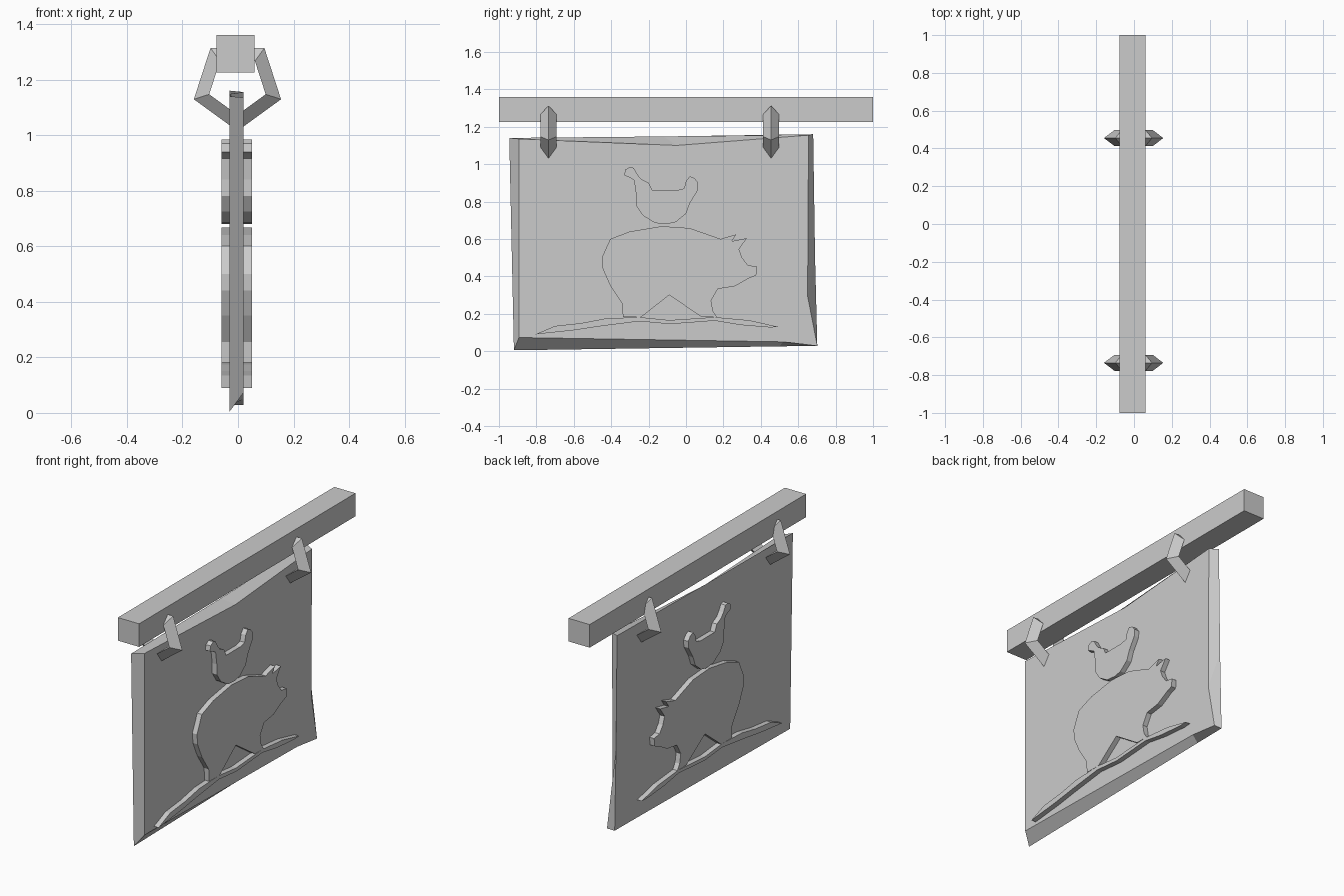
import bpy, bmesh, math


def make_object(name, verts, faces):
    mesh = bpy.data.meshes.new(name)
    mesh.from_pydata(verts, [], faces)
    bm = bmesh.new()
    bm.from_mesh(mesh)
    bmesh.ops.recalc_face_normals(bm, faces=bm.faces)
    bm.to_mesh(mesh)
    bm.free()
    obj = bpy.data.objects.new(name, mesh)
    bpy.context.collection.objects.link(obj)
    return obj


def slab(name, back, front, x0, x1):
    """Join two matching (y, z) outlines lying at x0 and x1."""
    n = len(back)
    verts = [(x0, y, z) for y, z in back] + [(x1, y, z) for y, z in front]
    faces = [list(range(n)), list(range(n, 2 * n))]
    faces += [(i, (i + 1) % n, n + (i + 1) % n, n + i) for i in range(n)]
    return make_object(name, verts, faces)


def ring(name, y, cz=1.18, outer=0.165, inner=0.107, half=0.042):
    """Five-sided ring with a triangular section, ridge outwards."""
    verts, faces = [], []
    for i in range(5):
        a = math.radians(-90 + 72 * i)
        for r, dy in ((outer, 0), (inner, half), (inner, -half)):
            verts.append((-0.002 + r * math.cos(a), y + dy, cz + r * math.sin(a)))
        for k in range(3):
            j, m = (i + 1) % 5, (k + 1) % 3
            faces.append((3 * i + k, 3 * j + k, 3 * j + m, 3 * i + m))
    make_object(name, verts, faces)


# Beam
beam = [(-1, 1.225), (1, 1.225), (1, 1.36), (-1, 1.36)]
slab("beam", beam, beam, -0.077, 0.06)

# Hanging rings
ring("ring_left", -0.735)
ring("ring_right", 0.455)

# Rough-cut board, larger at the back
back = [(-.945, 1.14), (-.12, 1.148), (.68, 1.16), (.69, .5),
        (.702, .028), (.5, .026), (-.92, .005)]
front = [(-.893, 1.135), (-.05, 1.10), (.655, 1.155), (.65, .295),
         (.702, .028), (.52, .05), (-.893, .073)]
slab("board", back, front, -0.03, 0.02)

# Cut-out figures
rooster = [(-.33, .94), (-.325, .97), (-.30, .985), (-.28, .98), (-.26, .945),
           (-.24, .92), (-.20, .90), (-.18, .86), (-.05, .86), (-.01, .87),
           (.0, .91), (.02, .935), (.045, .925), (.065, .90), (.063, .86),
           (.02, .79), (.0, .735), (-.055, .69), (-.10, .68), (-.165, .685),
           (-.23, .725), (-.267, .78), (-.267, .84), (-.278, .915), (-.305, .93)]
pig = [(-.405, .60), (-.30, .64), (-.13, .668), (.02, .658), (.185, .60),
       (.27, .625), (.245, .588), (.325, .604), (.283, .545), (.30, .50),
       (.33, .46), (.38, .452), (.375, .405), (.337, .39), (.26, .347),
       (.17, .333), (.134, .27), (.144, .215), (.165, .182), (.085, .182),
       (-.09, .30), (-.24, .182), (-.337, .182), (-.342, .255), (-.405, .35),
       (-.445, .44), (-.45, .50)]
hill = [(-.805, .09), (-.70, .135), (-.56, .15), (-.43, .175), (-.25, .182),
        (-.09, .166), (.155, .182), (.34, .165), (.495, .13), (.45, .127),
        (.29, .14), (.155, .163), (-.085, .145), (-.25, .16), (-.46, .133),
        (-.60, .112)]
for name, outline in (("rooster", rooster), ("pig", pig), ("ground_strip", hill)):
    slab(name, outline, outline, -0.06, 0.05)
